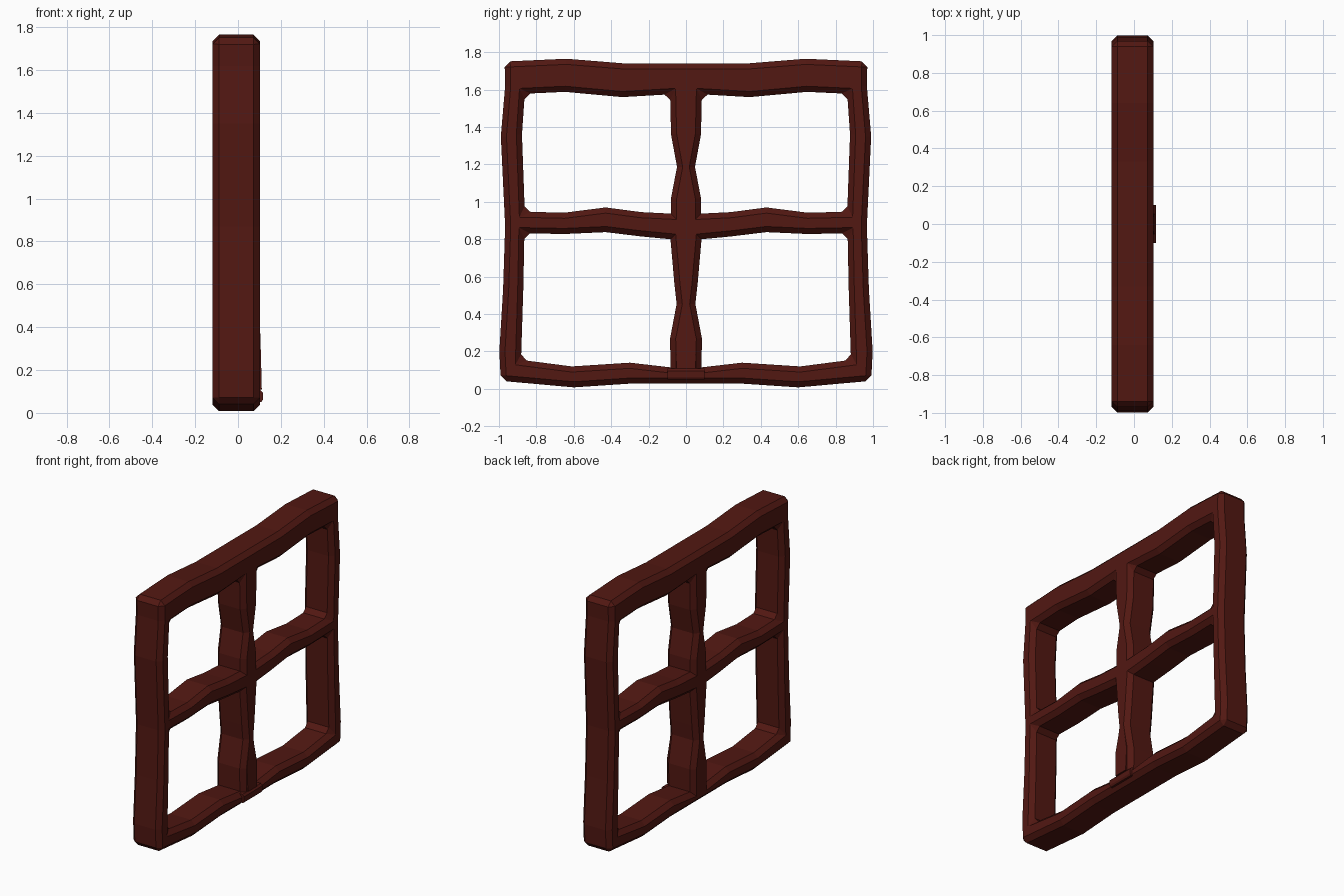
import bpy, bmesh
from mathutils import Vector

if "Cube" in bpy.data.objects:
    bpy.data.objects.remove(bpy.data.objects["Cube"])

BEV = 0.03
BACK, FRONT = -0.118, 0.102

mat = bpy.data.materials.new("dark_red_wood")
mat.diffuse_color = (0.085, 0.009, 0.006, 1)
mat.use_nodes = True
mat.node_tree.nodes["Principled BSDF"].inputs["Base Color"].default_value = mat.diffuse_color

# Half outline (+y side), top to bottom; third value 1 marks a cut corner
half = [(0.33, 1.74), (0.64, 1.765), (0.97, 1.75, 1), (0.967, 1.62), (0.99, 1.35),
        (0.967, 0.87), (0.978, 0.53), (0.998, 0.20), (0.99, 0.043, 1),
        (0.60, 0.008), (0.30, 0.028)]
outer = half + [(-p[0], *p[1:]) for p in reversed(half)]

# Pane openings on the +y side
upper = [(0.085, 1.575, 1), (0.34, 1.56), (0.647, 1.588), (0.862, 1.578, 1),
         (0.877, 1.36), (0.862, 0.947, 1), (0.65, 0.942), (0.43, 0.97),
         (0.24, 0.945), (0.08, 0.937), (0.08, 1.02), (0.048, 1.187), (0.08, 1.36)]
lower = [(0.083, 0.80), (0.24, 0.815), (0.43, 0.838), (0.65, 0.828), (0.864, 0.832, 1),
         (0.87, 0.53), (0.882, 0.155, 1), (0.61, 0.12), (0.30, 0.14), (0.083, 0.115),
         (0.085, 0.27), (0.05, 0.455), (0.062, 0.56)]


def add_loop(bm, pts, hole):
    """Chamfered wall around one outline; returns the back and front rim edges."""
    n = len(pts)
    P = [Vector(p[:2]) for p in pts]
    area = sum(P[i].x * P[(i + 1) % n].y - P[(i + 1) % n].x * P[i].y for i in range(n))
    side = (1 if area > 0 else -1) * (-1 if hole else 1)
    rings = []
    for i in range(n):
        d0 = (P[i] - P[i - 1]).normalized()
        d1 = (P[(i + 1) % n] - P[i]).normalized()
        n0, n1 = Vector((-d0.y, d0.x)), Vector((-d1.y, d1.x))
        flat = P[i] + (n0 + n1) * (BEV * side / (1 + n0.dot(n1)))
        cut = len(pts[i]) > 2
        walls = [P[i] - d0 * BEV, P[i] + d1 * BEV] if cut else [P[i]]
        vert = lambda x, q: bm.verts.new((x, q.x, q.y))
        rings.append((vert(BACK, flat), [vert(BACK + BEV, w) for w in walls],
                      [vert(FRONT - BEV, w) for w in walls], vert(FRONT, flat)))
    rims = []
    for i in range(n):
        a, b = rings[i], rings[(i + 1) % n]
        if len(a[1]) == 2:
            bm.faces.new((a[0], *a[1]))
            bm.faces.new((a[1][0], a[1][1], a[2][1], a[2][0]))
            bm.faces.new((a[3], *a[2]))
        bm.faces.new((a[0], b[0], b[1][0], a[1][-1]))
        bm.faces.new((a[1][-1], b[1][0], b[2][0], a[2][-1]))
        bm.faces.new((a[2][-1], b[2][0], b[3], a[3]))
        rims.append((bm.edges.get((a[0], b[0])), bm.edges.get((a[3], b[3]))))
    return rims


def finish(bm, name):
    bmesh.ops.recalc_face_normals(bm, faces=bm.faces)
    me = bpy.data.meshes.new(name)
    bm.to_mesh(me)
    bm.free()
    me.materials.append(mat)
    ob = bpy.data.objects.new(name, me)
    bpy.context.collection.objects.link(ob)
    return ob


# Window frame with crossbars
bm = bmesh.new()
rims = add_loop(bm, outer, False)
for pane in (upper, lower):
    rims += add_loop(bm, pane, True)
    rims += add_loop(bm, [(-p[0], *p[1:]) for p in pane], True)
for k, nx in ((0, -1), (1, 1)):
    bmesh.ops.triangle_fill(bm, use_beauty=True, use_dissolve=False,
                            edges=[r[k] for r in rims], normal=(nx, 0, 0))
finish(bm, "window_frame")


def prism(name, sections):
    """Loft of rectangles: (z, half width, x back, x front)."""
    bm = bmesh.new()
    rows = [[bm.verts.new(c) for c in ((x0, -w, z), (x1, -w, z), (x1, w, z), (x0, w, z))]
            for z, w, x0, x1 in sections]
    for a, b in zip(rows, rows[1:]):
        for i in range(4):
            bm.faces.new((a[i], a[(i + 1) % 4], b[(i + 1) % 4], b[i]))
    bm.faces.new(rows[0])
    bm.faces.new(rows[-1])
    return finish(bm, name)


# Slightly proud foot of the centre post
prism("post_foot", [(0.11, 0.05, 0.05, 0.111), (0.27, 0.055, 0.05, 0.107),
                    (0.43, 0.022, 0.05, 0.102)])
# Small joint block on the bottom rail
prism("joint_block", [(0.05, 0.1, 0.05, 0.108), (0.062, 0.1, 0.05, 0.116),
                      (0.095, 0.1, 0.05, 0.116), (0.108, 0.1, 0.05, 0.104)])
